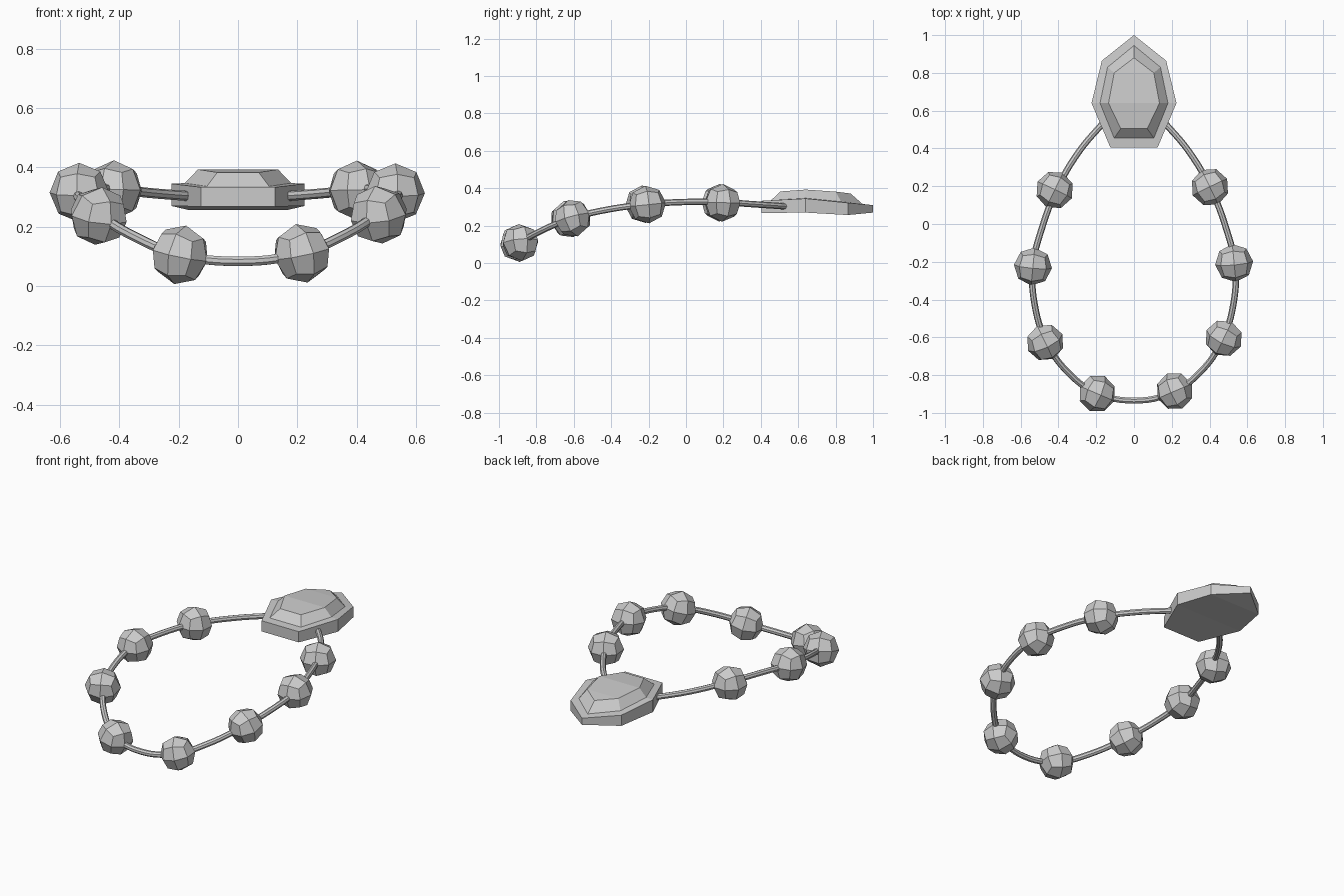
import bpy, bmesh
from mathutils import Vector, Matrix

if "Cube" in bpy.data.objects:
    bpy.data.objects.remove(bpy.data.objects["Cube"])

# Cord: half path from the pendant to the low middle, mirrored
half = [(0.15, 0.55, 0.302), (0.29, 0.385, 0.313), (0.405, 0.19, 0.325), (0.49, -0.03, 0.326),
        (0.535, -0.22, 0.313), (0.527, -0.42, 0.286), (0.465, -0.62, 0.237),
        (0.35, -0.785, 0.167), (0.2, -0.893, 0.106)]
path = half + [(0, -0.935, 0.083)] + [(-x, y, z) for x, y, z in reversed(half)]
cu = bpy.data.curves.new("cord", 'CURVE')
cu.dimensions = '3D'
cu.bevel_depth = 0.017
cu.bevel_resolution = 2
cu.resolution_u = 6
cu.use_fill_caps = True
sp = cu.splines.new('BEZIER')
sp.bezier_points.add(len(path) - 1)
for bp, p in zip(sp.bezier_points, path):
    bp.co = p
    bp.handle_left_type = bp.handle_right_type = 'AUTO'
cord = bpy.data.objects.new("cord", cu)
bpy.context.collection.objects.link(cord)
bpy.context.view_layer.objects.active = cord
cord.select_set(True)
bpy.ops.object.convert(target='MESH')
bpy.ops.object.shade_smooth_by_angle()

# Faceted beads: 24-sided rounded cubes turned along the cord
bm = bmesh.new()
bmesh.ops.create_cube(bm, size=2)
bmesh.ops.subdivide_edges(bm, edges=bm.edges[:], cuts=1, use_grid_fill=True)
for v in bm.verts:
    v.co = v.co.normalized() * 0.101
bead_mesh = bpy.data.meshes.new("bead")
bm.to_mesh(bead_mesh)
bm.free()
beads = [(0.402, 0.195, 0.322), (0.53, -0.207, 0.313), (0.475, -0.605, 0.24), (0.215, -0.885, 0.11),
         (-0.195, -0.898, 0.105), (-0.47, -0.627, 0.236), (-0.535, -0.225, 0.315), (-0.42, 0.18, 0.323)]
for i, p in enumerate(beads):
    p = Vector(p)
    # direction of the cord at the nearest path point
    k = min(range(1, len(path) - 1), key=lambda j: (Vector(path[j]) - p).length)
    d = Vector(path[k + 1]) - Vector(path[k - 1])
    o = bpy.data.objects.new(f"bead_{i + 1}", bead_mesh)
    o.matrix_world = Matrix.Translation(p) @ d.to_track_quat('X', 'Z').to_matrix().to_4x4()
    bpy.context.collection.objects.link(o)

# Pendant: stacked seven-sided rings, given as half outlines from tip to flat end
rings = [
    [(0, 1.0, 0.27), (0.17, 0.865, 0.257), (0.225, 0.64, 0.27), (0.125, 0.405, 0.268)],
    [(0, 1.0, 0.31), (0.17, 0.865, 0.322), (0.225, 0.64, 0.345), (0.125, 0.405, 0.333)],
    [(0, 0.945, 0.315), (0.14, 0.83, 0.328), (0.18, 0.64, 0.347), (0.105, 0.455, 0.336)],
    [(0, 0.88, 0.372), (0.105, 0.80, 0.382), (0.135, 0.64, 0.393), (0.07, 0.505, 0.383)],
]
bm = bmesh.new()
loops = []
for r in rings:
    pts = r + [(-x, y, z) for x, y, z in reversed(r[1:])]
    loops.append([bm.verts.new(p) for p in pts])
for a, b in zip(loops, loops[1:]):
    for i in range(7):
        j = (i + 1) % 7
        bm.faces.new((a[i], a[j], b[j], b[i]))
for l in (loops[0], loops[-1]):
    # caps in mirrored strips so they bend gently
    bm.faces.new((l[0], l[1], l[6]))
    bm.faces.new((l[1], l[2], l[5], l[6]))
    bm.faces.new((l[2], l[3], l[4], l[5]))
bmesh.ops.recalc_face_normals(bm, faces=bm.faces[:])
me = bpy.data.meshes.new("pendant")
bm.to_mesh(me)
bm.free()
bpy.context.collection.objects.link(bpy.data.objects.new("pendant", me))
